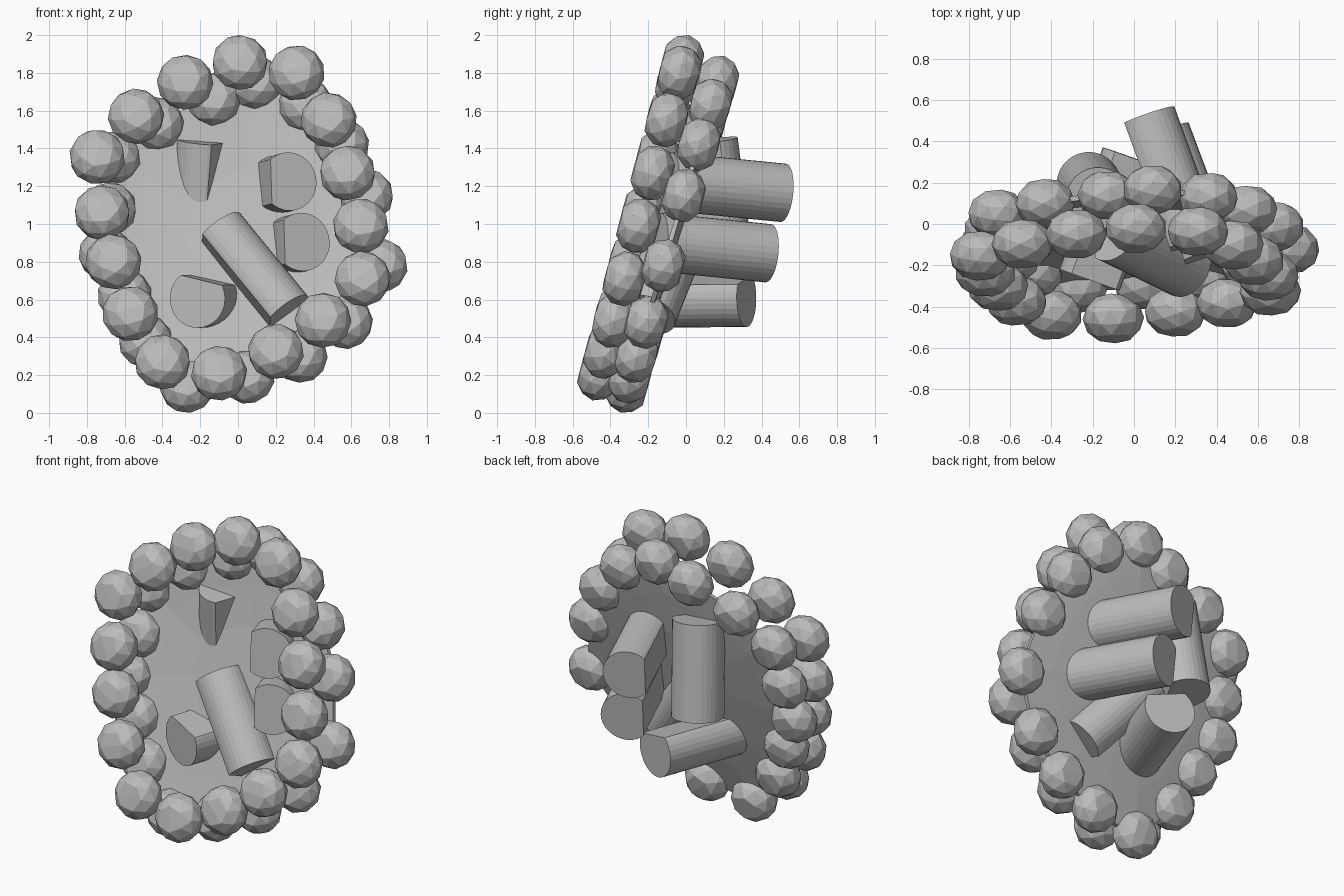
import bpy, bmesh, math
from mathutils import Vector, Matrix

if "Cube" in bpy.data.objects:
    bpy.data.objects.remove(bpy.data.objects["Cube"])

TILT = -math.atan(0.265)          # the whole panel leans back

grey = bpy.data.materials.new("plain grey")
grey.diffuse_color = (0.5, 0.5, 0.5, 1)
grey.use_nodes = True
grey.node_tree.nodes["Principled BSDF"].inputs["Base Color"].default_value = grey.diffuse_color


def add_object(name, bm):
    bmesh.ops.recalc_face_normals(bm, faces=bm.faces)
    mesh = bpy.data.meshes.new(name)
    bm.to_mesh(mesh)
    bm.free()
    mesh.materials.append(grey)
    obj = bpy.data.objects.new(name, mesh)
    bpy.context.collection.objects.link(obj)
    return obj


def front_y(z):
    return -0.02 - 0.265 * (1.86 - z)


def back_y(z):
    return 0.165 - 0.295 * (1.75 - z)


# bead centres (x, z), clockwise from the top
FRONT = [(0.01, 1.855), (0.31, 1.80), (0.48, 1.55), (0.58, 1.27), (0.65, 0.99),
         (0.66, 0.71), (0.45, 0.49), (0.20, 0.325), (-0.10, 0.21), (-0.40, 0.27),
         (-0.57, 0.525), (-0.66, 0.80), (-0.72, 1.06), (-0.745, 1.355),
         (-0.54, 1.57), (-0.28, 1.75)]
BACK = [(0.09, 1.75), (0.36, 1.63), (0.55, 1.42), (0.68, 1.15), (0.755, 0.78),
        (0.57, 0.48), (0.33, 0.30), (0.05, 0.19), (-0.27, 0.14), (-0.49, 0.38),
        (-0.60, 0.62), (-0.70, 0.84), (-0.68, 1.08), (-0.66, 1.35),
        (-0.43, 1.53), (-0.13, 1.66)]


# rings of low-poly beads, pressed flat front and back
def bead_ring(name, centres, plane_y, r):
    bm = bmesh.new()
    for i, (x, z) in enumerate(centres):
        made = bmesh.ops.create_icosphere(bm, subdivisions=2, radius=1,
                                          matrix=Matrix.Rotation(i * 0.7, 4, 'Y'))
        place = Matrix.Translation((x, plane_y(z), z)) @ Matrix.Rotation(TILT, 4, 'X')
        for v in made["verts"]:
            y = max(-0.105, min(0.105, v.co.y * 0.122))
            v.co = place @ Vector((v.co.x * r, y, v.co.z * r))
    add_object(name, bm)


bead_ring("front_beads", FRONT, front_y, 0.15)
bead_ring("back_beads", BACK, back_y, 0.145)

# leaning, slightly dished panel inside the back ring
bm = bmesh.new()
CENTRE = Vector((0.0, 0.98))


def panel_vert(point, s, back):
    p = CENTRE + (Vector(point) - CENTRE) * s
    y = back_y(p.y) - 0.01 + 0.045 * (1 - s * s) + back
    return bm.verts.new((p.x, y, p.y))


def panel_skin(back):
    rings = [[panel_vert(p, s, back) for p in BACK] for s in (1.02, 0.75, 0.4)]
    n = len(BACK)
    for outer, inner in zip(rings, rings[1:]):
        for i in range(n):
            j = (i + 1) % n
            bm.faces.new((outer[i], outer[j], inner[j], inner[i]))
    bm.faces.new(rings[-1])
    return rings[0]


a, b = panel_skin(0), panel_skin(0.025)
for i in range(len(a)):
    j = (i + 1) % len(a)
    bm.faces.new((a[i], a[j], b[j], b[i]))
add_object("panel", bm)

# rods pushed through the panel: two end points and the side that is cut flat
RODS = {
    "upright_rod": ((-0.175, 0.12, 1.44), (-0.22, 0.195, 0.85), (0.88, -0.46, 0)),
    "upper_rod": ((0.27, -0.09, 1.225), (0.05, 0.515, 1.165), (-1, -0.36, 0)),
    "middle_rod": ((0.34, -0.15, 0.905), (0.12, 0.435, 0.845), (-1, -0.36, 0)),
    "slanted_rod": ((-0.11, -0.03, 0.96), (0.25, -0.205, 0.52), (-0.8, -0.25, -0.6)),
    "lower_rod": ((-0.005, 0.32, 0.61), (-0.215, -0.27, 0.605), (0.25, 0, 1)),
}
for name, (a, b, flat) in RODS.items():
    a, b, flat = Vector(a), Vector(b), Vector(flat)
    axis = b - a
    mid = (a + b) / 2
    m = Matrix.Translation(mid) @ axis.to_track_quat('Z', 'Y').to_matrix().to_4x4()
    bm = bmesh.new()
    bmesh.ops.create_cone(bm, cap_ends=True, segments=32, radius1=0.155,
                          radius2=0.155, depth=axis.length, matrix=m)
    # cut the flat side and close it
    flat = (flat - flat.project(axis)).normalized()
    cut = bmesh.ops.bisect_plane(bm, geom=bm.verts[:] + bm.edges[:] + bm.faces[:],
                                 plane_co=mid + flat * 0.1, plane_no=flat,
                                 clear_outer=True)
    edges = [e for e in cut["geom_cut"] if isinstance(e, bmesh.types.BMEdge)]
    bmesh.ops.holes_fill(bm, edges=edges, sides=0)
    add_object(name, bm)
